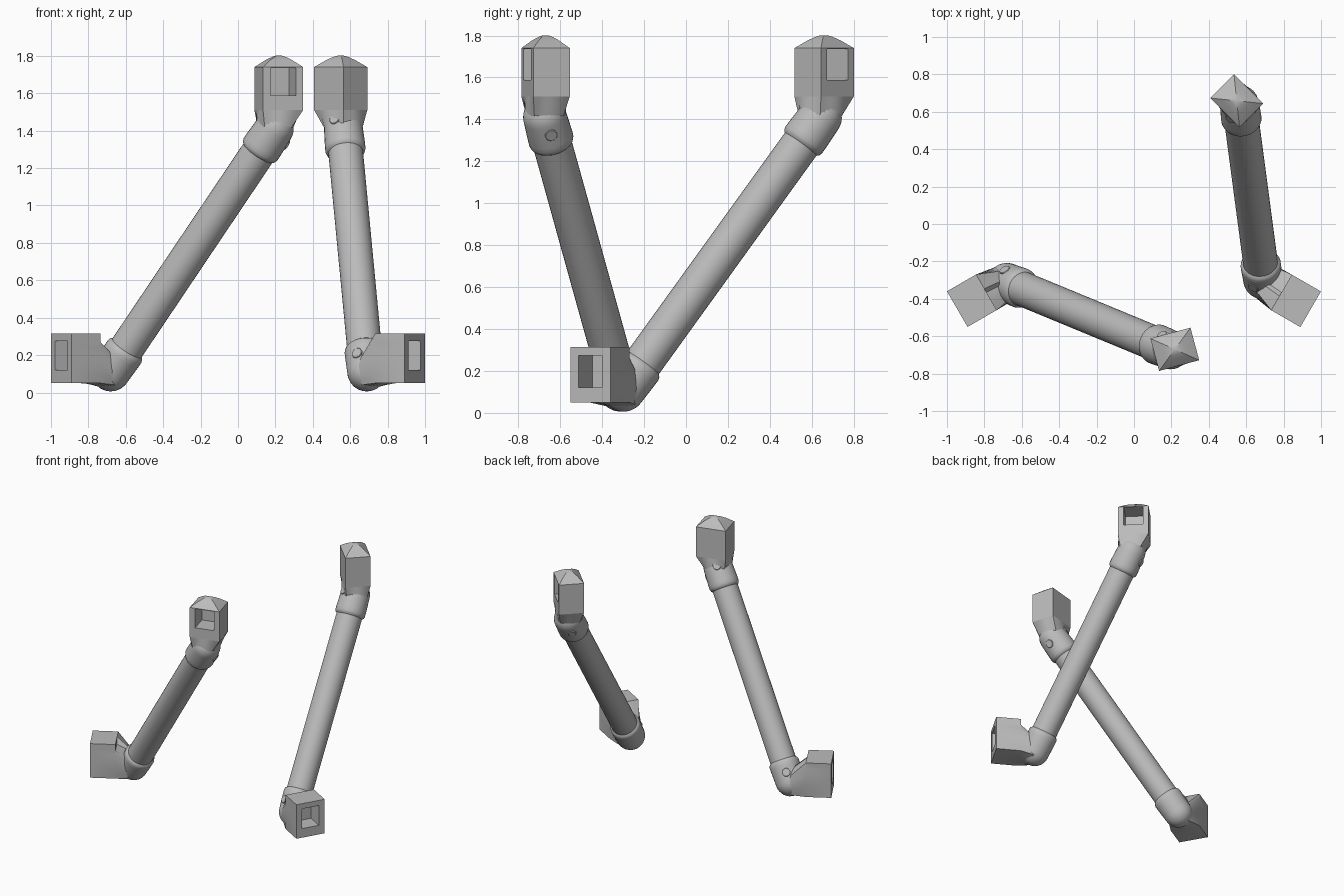
import bpy, bmesh
from math import sin, cos, pi, radians
from mathutils import Vector, Matrix

if "Cube" in bpy.data.objects:
    bpy.data.objects.remove(bpy.data.objects["Cube"])

grey = bpy.data.materials.new("light_grey")
grey.use_nodes = True
COLOUR = (0.5, 0.5, 0.5, 1)
grey.diffuse_color = COLOUR
grey.node_tree.nodes["Principled BSDF"].inputs["Base Color"].default_value = COLOUR

SIDES = 32
UP = Vector((0, 0, 1))


def ring(centre, a, b, w, h, square=False, clip=None):
    """Points of an ellipse or rectangle with half sizes w, h along a, b."""
    points = []
    for i in range(SIDES):
        t = 2 * pi * i / SIDES
        c, s = cos(t), sin(t)
        k = max(abs(c), abs(s)) if square else 1
        u, v = c / k * w, s / k * h
        if clip is not None and u > 0:
            v = min(v, clip)
        points.append(centre + a * u + b * v)
    return points


def loft(name, rings, place, caps=True):
    """Skin a list of rings into one object."""
    bm = bmesh.new()
    loops = [[bm.verts.new(place @ p) for p in r] for r in rings]
    for lo, hi in zip(loops, loops[1:]):
        for i in range(SIDES):
            j = (i + 1) % SIDES
            bm.faces.new((lo[i], lo[j], hi[j], hi[i]))
    if caps:
        bm.faces.new(loops[0][::-1])
        bm.faces.new(loops[-1])
    bmesh.ops.remove_doubles(bm, verts=bm.verts, dist=1e-5)
    bmesh.ops.recalc_face_normals(bm, faces=bm.faces)
    mesh = bpy.data.meshes.new(name)
    bm.to_mesh(mesh)
    bm.free()
    mesh.materials.append(grey)
    obj = bpy.data.objects.new(name, mesh)
    bpy.context.collection.objects.link(obj)
    bpy.ops.object.select_all(action='DESELECT')
    obj.select_set(True)
    bpy.context.view_layer.objects.active = obj
    bpy.ops.object.shade_smooth_by_angle(angle=radians(30))


def turned(name, origin, axis, profile, place):
    """Round part from (distance along axis, radius) pairs."""
    a = axis.orthogonal().normalized()
    b = axis.cross(a)
    loft(name, [ring(origin + axis * s, a, b, r, r) for s, r in profile], place)


def build_strut(side, place):
    foot = Vector((-0.68, -0.312, 0.11))
    top = Vector((0.194, -0.673, 1.41))
    axis = (top - foot).normalized()

    # Long tube and the rounded joint sockets at both ends
    turned(side + "_tube", foot, axis, [(0.1, 0.093), ((top - foot).length - 0.1, 0.093)], place)
    dome = [(-0.104 * cos(pi / 16 * i), max(0.104 * sin(pi / 16 * i), 0.001)) for i in range(9)]
    socket = dome + [(0.11, 0.108), (0.135, 0.108), (0.15, 0.103), (0.16, 0.092)]
    turned(side + "_lower_socket", foot, axis, socket, place)
    turned(side + "_upper_socket", top, -axis, socket, place)

    # Screw heads set into the sockets
    for name, at, way in (("lower_screw", foot + axis * 0.06, (-0.045, 0.08, 0.05)),
                          ("upper_screw", top, (-0.045, 0.08, 0.05)),
                          ("under_screw", top - axis * 0.04, (0.08, 0.02, -0.05))):
        d = Vector(way)
        d = (d - axis * d.dot(axis)).normalized()
        turned(side + "_" + name, at, d, [(0.05, 0.03), (0.107, 0.03), (0.11, 0.027)], place)

    # Foot bracket: round neck, box, and square pocket in the end
    out = Vector((-cos(radians(30)), -sin(radians(30)), 0))
    across = Vector((0.5, -cos(radians(30)), 0))
    end = Vector((-0.945, -0.455, 0.1825))
    back = end - out * 0.18
    pocket = end + UP * 0.015
    loft(side + "_foot_bracket", [
        ring(foot, across, UP, 0.1, 0.1),
        ring(back, across, UP, 0.11, 0.1325, True, clip=0.085),
        ring(back, across, UP, 0.11, 0.1325, True),
        ring(end, across, UP, 0.11, 0.1325, True),
        ring(pocket, across, UP, 0.065, 0.077, True),
        ring(pocket - out * 0.13, across, UP, 0.065, 0.077, True)], place)

    # Head block with a pocket in its outer face
    u = Vector((cos(radians(15)), sin(radians(15)), 0))
    v = Vector((-u.y, u.x, 0))
    mid = Vector((0.218, -0.67, 1.625))
    face = mid - v * 0.09
    pocket = face + UP * 0.037
    loft(side + "_head_block", [
        ring(mid + v * 0.09, u, UP, 0.111, 0.115, True),
        ring(face, u, UP, 0.111, 0.115, True),
        ring(pocket, u, UP, 0.07, 0.074, True),
        ring(pocket + v * 0.14, u, UP, 0.07, 0.074, True)], place)

    # Neck blending the socket into the head
    loft(side + "_head_neck", [
        ring(top, u, v, 0.1, 0.1),
        ring(mid - UP * 0.115, u, v, 0.111, 0.09, True)], place, caps=False)

    # Low pyramid cap with a rounded tip
    cap = [ring(mid + UP * (z - 1.625), u, v, 0.111 * k, 0.09 * k, True)
           for z, k in ((1.74, 1), (1.777, 0.55), (1.793, 0.3), (1.801, 0.12))]
    loft(side + "_head_cap", cap, place)


# Two equal struts, a third of a turn apart
hub = Vector((0, 0.09, 0))
turn = Matrix.Translation(hub) @ Matrix.Rotation(radians(120), 4, 'Z') @ Matrix.Translation(-hub)
build_strut("right", Matrix.Identity(4))
build_strut("left", turn)
